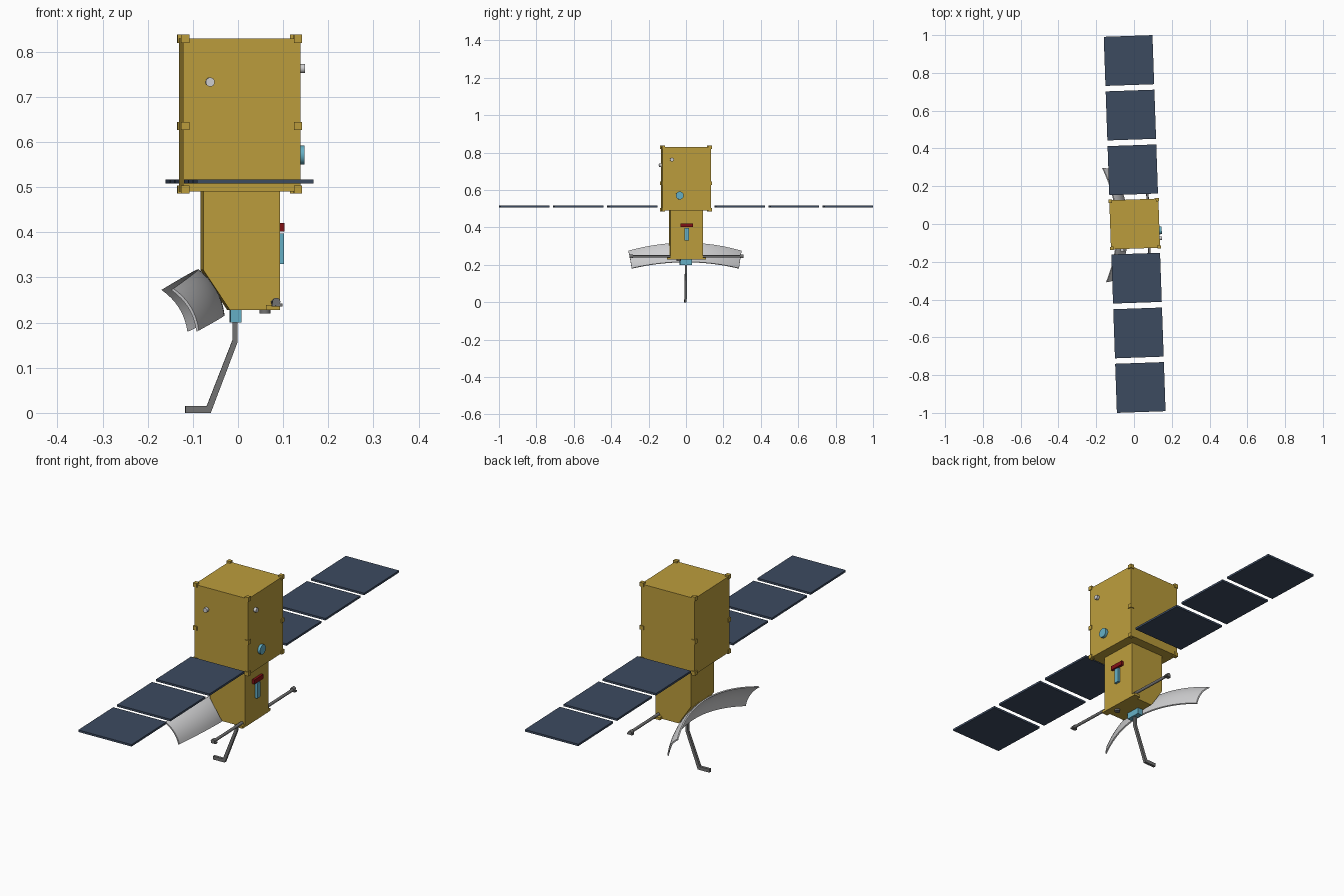
import bpy, bmesh, math
from mathutils import Matrix, Vector

if "Cube" in bpy.data.objects:
    bpy.data.objects.remove(bpy.data.objects["Cube"])

# Whole craft is turned slightly about the vertical axis
WORLD = Matrix.Translation((0.0035, 0, 0)) @ Matrix.Rotation(math.radians(2), 4, 'Z')


def material(name, rgb):
    m = bpy.data.materials.new(name)
    m.diffuse_color = (*rgb, 1)
    m.use_nodes = True
    m.node_tree.nodes["Principled BSDF"].inputs["Base Color"].default_value = m.diffuse_color
    return m


GOLD = material("gold_foil", (0.50, 0.335, 0.045))
BLUE = material("panel_blue", (0.046, 0.07, 0.118))
SILVER = material("silver", (0.62, 0.62, 0.63))
GREY = material("dark_grey", (0.17, 0.17, 0.17))
TEAL = material("light_teal", (0.13, 0.43, 0.56))
RED = material("dark_red", (0.22, 0.005, 0.007))


def finish(bm, name, mat, smooth=False):
    bmesh.ops.recalc_face_normals(bm, faces=bm.faces)
    bm.transform(WORLD)
    me = bpy.data.meshes.new(name)
    bm.to_mesh(me)
    bm.free()
    me.materials.append(mat)
    ob = bpy.data.objects.new(name, me)
    bpy.context.collection.objects.link(ob)
    if smooth:
        bpy.context.view_layer.objects.active = ob
        ob.select_set(True)
        bpy.ops.object.shade_smooth_by_angle(angle=math.radians(35))
        ob.select_set(False)
    return ob


def box(name, mat, x, y, z):
    """Box from (min, max) ranges on each axis."""
    bm = bmesh.new()
    bmesh.ops.create_cube(bm, size=1)
    for v in bm.verts:
        v.co = [r[0] + (c + 0.5) * (r[1] - r[0]) for c, r in zip(v.co, (x, y, z))]
    return finish(bm, name, mat)


def rod(name, mat, a, b, radius, sides=24):
    """Cylinder between two points."""
    a, b = Vector(a), Vector(b)
    bm = bmesh.new()
    turn = (b - a).to_track_quat('Z', 'Y').to_matrix().to_4x4()
    bmesh.ops.create_cone(bm, cap_ends=True, segments=sides, radius1=radius, radius2=radius,
                          depth=(b - a).length, matrix=Matrix.Translation((a + b) / 2) @ turn)
    return finish(bm, name, mat, True)


def prism(name, mat, profile, half):
    """Side profile in x, z extruded both ways along y."""
    bm = bmesh.new()
    face = bm.faces.new([bm.verts.new((x, -half, z)) for x, z in profile])
    out = bmesh.ops.extrude_face_region(bm, geom=[face])["geom"]
    bmesh.ops.translate(bm, vec=(0, 2 * half, 0),
                        verts=[g for g in out if isinstance(g, bmesh.types.BMVert)])
    return finish(bm, name, mat)


# Main bodies
box("upper_body", GOLD, (-0.13, 0.13), (-0.13, 0.13), (0.49, 0.83))
prism("lower_body", GOLD, [(-0.0835, 0.495), (0.0865, 0.495), (0.0865, 0.228),
                           (-0.0245, 0.228), (-0.0835, 0.3165)], 0.087)

# Corner blocks along the four upright edges
for sx in (-1, 1):
    for sy in (-1, 1):
        for z in (0.495, 0.636, 0.829):
            box("corner_block", GOLD, (sx * 0.125 - 0.009, sx * 0.125 + 0.009),
                (sy * 0.125 - 0.009, sy * 0.125 + 0.009), (z - 0.009, z + 0.009))

# Solar panels and side arms, mirrored
for s in (-1, 1):
    for c in (0.287, 0.577, 0.866):
        box("solar_panel", BLUE, (-0.129, 0.129), (s * c - 0.13, s * c + 0.13), (0.508, 0.517))
    box("arm_mount", GOLD, (0.055, 0.086), sorted((s * 0.08, s * 0.104)), (0.228, 0.239))
    rod("side_arm", GREY, (0.073, s * 0.08, 0.245), (0.073, s * 0.3, 0.245), 0.0065, 12)
    box("arm_tip", GREY, (0.061, 0.085), sorted((s * 0.288, s * 0.302)), (0.236, 0.242))
    rod("arm_tip_knob", GREY, (0.071, s * 0.286, 0.246), (0.071, s * 0.304, 0.246), 0.009, 12)

# Curved reflector: bowed across its width and swept back at both ends
bm = bmesh.new()
NU, NV, THICK = 8, 32, 0.006
normal = Vector((0.87, 0, 0.49))
layers = []
for t in (0, THICK):
    grid = []
    for i in range(NU + 1):
        u = i / NU
        row = []
        for j in range(NV + 1):
            v = 2 * j / NV - 1
            mid = Vector((-0.094, 0, 0.317)).lerp(Vector((-0.036, 0, 0.215)), u)
            sag = Vector((-0.066, 0, -0.043)).lerp(Vector((-0.067, 0, -0.034)), u)
            p = mid + sag * v * v + normal * (0.012 * (1 - (2 * u - 1) ** 2) + t - THICK / 2)
            p.y = v * (0.303 - 0.016 * u)
            row.append(bm.verts.new(p))
        grid.append(row)
    for i in range(NU):
        for j in range(NV):
            bm.faces.new((grid[i][j], grid[i][j + 1], grid[i + 1][j + 1], grid[i + 1][j]))
    layers.append(grid)


def rim(g):
    return (g[0] + [r[-1] for r in g[1:]] + g[-1][-2::-1] + [r[0] for r in g[-2:0:-1]])


ra, rb = rim(layers[0]), rim(layers[1])
for k in range(len(ra)):
    n = (k + 1) % len(ra)
    bm.faces.new((ra[k], ra[n], rb[n], rb[k]))
finish(bm, "reflector", SILVER, True)

# Bent boom below the body with its teal base
box("boom_base", TEAL, (-0.0215, 0.0035), (-0.033, 0.033), (0.2, 0.232))
prism("bent_boom", GREY, [(-0.0155, 0.21), (-0.0045, 0.21), (-0.0045, 0.157), (-0.064, 0),
                          (-0.1205, 0), (-0.1205, 0.015), (-0.073, 0.015), (-0.0155, 0.162)], 0.006)
rod("bottom_sensor", GREY, (0.055, -0.04, 0.235), (0.055, -0.04, 0.22), 0.012)

# Fittings on the right and front sides
box("red_sensor", RED, (0.08, 0.098), (-0.033, 0.033), (0.402, 0.421))
box("teal_sensor", TEAL, (0.08, 0.098), (-0.012, 0.012), (0.33, 0.397))
rod("round_window", TEAL, (0.12, -0.038, 0.571), (0.142, -0.038, 0.571), 0.021, 32)
rod("side_port", SILVER, (0.12, -0.08, 0.763), (0.142, -0.08, 0.763), 0.01)
rod("front_port", SILVER, (-0.07, -0.12, 0.733), (-0.07, -0.143, 0.733), 0.01)
